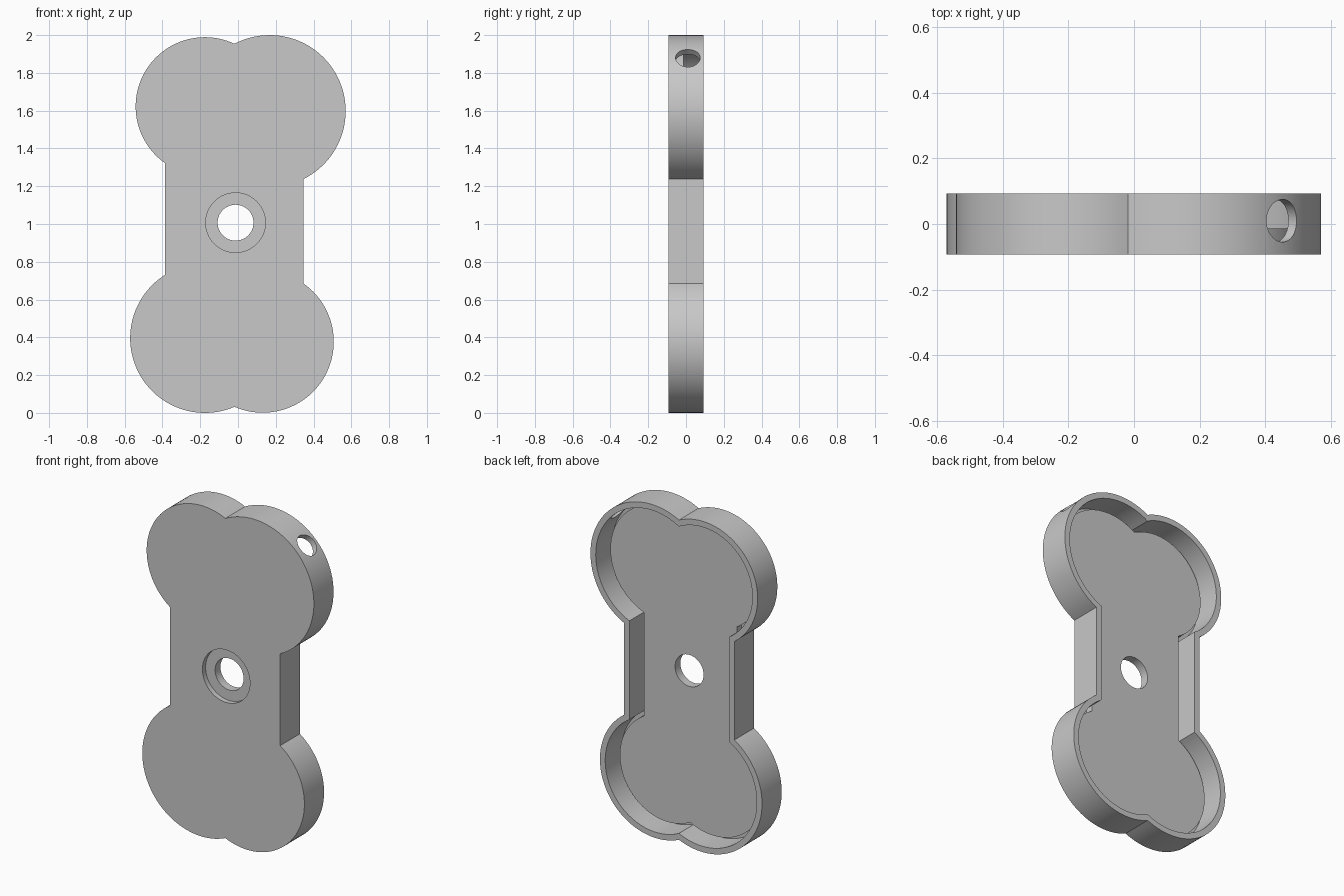
import bpy, bmesh, math
from mathutils import Vector, Matrix

if "Cube" in bpy.data.objects:
    bpy.data.objects.remove(bpy.data.objects["Cube"], do_unlink=True)

HALF = 0.0935            # half the tray depth
WALL = 0.035             # rim thickness
FLOOR = 0.034            # skin thickness under the groove
GAP = 0.023              # groove between the rim and the raised floor
RAISED = -0.013          # y of the raised floor
NECK = (-0.387, 0.346)   # left and right edges of the neck
# Lobes: centre x, centre z, radius
UPPER_R, UPPER_L = (0.168, 1.598, 0.402), (-0.175, 1.622, 0.367)
LOWER_L, LOWER_R = (-0.175, 0.396, 0.396), (0.131, 0.377, 0.376)

grey = bpy.data.materials.new("plain grey")
grey.use_nodes = True
colour = (0.58, 0.58, 0.58, 1)
grey.diffuse_color = colour
grey.node_tree.nodes["Principled BSDF"].inputs["Base Color"].default_value = colour


def cusp(a, b, side):
    """Meeting point of two lobes, on the top (1) or bottom (-1)."""
    p, q = Vector(a[:2]), Vector(b[:2])
    d = (q - p).length
    u = (q - p) / d
    along = (a[2] ** 2 - b[2] ** 2 + d * d) / (2 * d)
    h = math.sqrt(a[2] ** 2 - along ** 2)
    n = Vector((-u.y, u.x))
    if n.y * side < 0:
        n = -n
    return p + u * along + n * h


def neck_point(c, x, side):
    """Where a lobe meets the neck edge, above (1) or below (-1) its centre."""
    return Vector((x, c[1] + side * math.sqrt(c[2] ** 2 - (x - c[0]) ** 2)))


def arc(c, start, end, steps=48):
    a = math.atan2(start.y - c[1], start.x - c[0])
    b = math.atan2(end.y - c[1], end.x - c[0])
    sweep = (b - a) % math.tau
    return [(c[0] + c[2] * math.cos(a + sweep * i / steps),
             c[1] + c[2] * math.sin(a + sweep * i / steps)) for i in range(steps)]


def outline(inset):
    """Bone-shaped outline, moved inward by the inset."""
    ur, ul, ll, lr = [(x, z, r - inset) for x, z, r in (UPPER_R, UPPER_L, LOWER_L, LOWER_R)]
    left, right = NECK[0] + inset, NECK[1] - inset
    top, bottom = cusp(ur, ul, 1), cusp(ll, lr, -1)
    a, b = neck_point(ur, right, -1), neck_point(ul, left, -1)
    c, d = neck_point(ll, left, 1), neck_point(lr, right, 1)
    return (arc(ur, a, top) + arc(ul, top, b) + [tuple(b)]
            + arc(ll, c, bottom) + arc(lr, bottom, d) + [tuple(d)])


def finish(name, bm):
    bmesh.ops.recalc_face_normals(bm, faces=bm.faces)
    mesh = bpy.data.meshes.new(name)
    bm.to_mesh(mesh)
    bm.free()
    mesh.materials.append(grey)
    obj = bpy.data.objects.new(name, mesh)
    bpy.context.collection.objects.link(obj)
    return obj


def prism(name, points, y0, y1):
    bm = bmesh.new()
    face = bm.faces.new([bm.verts.new((x, y0, z)) for x, z in points])
    out = bmesh.ops.extrude_face_region(bm, geom=[face])
    moved = [v for v in out["geom"] if isinstance(v, bmesh.types.BMVert)]
    bmesh.ops.translate(bm, verts=moved, vec=(0, y1 - y0, 0))
    return finish(name, bm)


def rod(name, centre, axis, radius, length):
    bm = bmesh.new()
    turn = Vector((0, 0, 1)).rotation_difference(Vector(axis)).to_matrix().to_4x4()
    bmesh.ops.create_cone(bm, cap_ends=True, segments=64, radius1=radius, radius2=radius,
                          depth=length, matrix=Matrix.Translation(centre) @ turn)
    return finish(name, bm)


# Solid body, then the open-backed cavity, the raised floor and the holes
tray = prism("bone_shaped_tray", outline(0), -HALF, HALF)
front = (-0.013, -HALF, 1.007)
steps = [
    (prism("cavity_cutter", outline(WALL), -HALF + FLOOR, HALF + 0.1), "DIFFERENCE"),
    (prism("raised_floor", outline(WALL + GAP), -HALF + FLOOR / 2, RAISED), "UNION"),
    (rod("centre_hole_cutter", front, (0, 1, 0), 0.095, 0.5), "DIFFERENCE"),
    (rod("counterbore_cutter", front, (0, 1, 0), 0.158, 0.06), "DIFFERENCE"),
    (rod("cord_hole_cutter", (0.452, 0.01, 1.88), (1, 0, 1), 0.065, 0.1), "DIFFERENCE"),
]
bpy.context.view_layer.objects.active = tray
tray.select_set(True)
for part, operation in steps:
    part.hide_render = True
    change = tray.modifiers.new(part.name, "BOOLEAN")
    change.operation = operation
    change.solver = "EXACT"
    change.object = part
    bpy.ops.object.modifier_apply(modifier=change.name)
    bpy.data.objects.remove(part, do_unlink=True)

bpy.ops.object.shade_smooth_by_angle(angle=math.radians(25))
